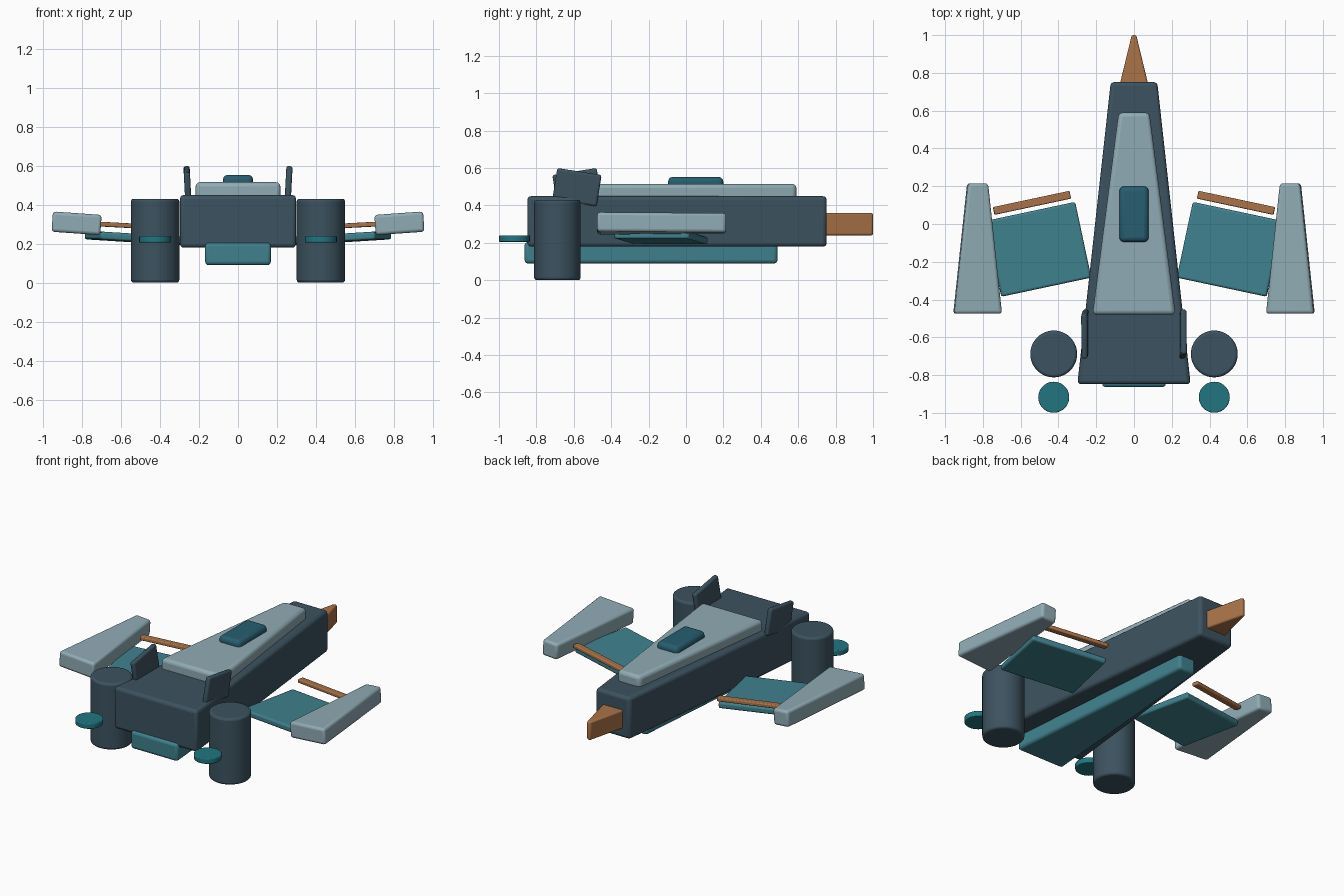
import bpy, bmesh
from math import radians
from mathutils import Euler, Matrix, Vector

if "Cube" in bpy.data.objects:
    bpy.data.objects.remove(bpy.data.objects["Cube"])


def material(name, rgb):
    m = bpy.data.materials.new(name)
    m.diffuse_color = (*rgb, 1)
    m.use_nodes = True
    m.node_tree.nodes["Principled BSDF"].inputs["Base Color"].default_value = m.diffuse_color
    return m


NAVY = material("navy", (0.045, 0.085, 0.115))
PALE = material("pale_blue", (0.28, 0.41, 0.46))
TEAL = material("teal", (0.05, 0.22, 0.27))
GLASS = material("glass_teal", (0.02, 0.11, 0.16))
GLOW = material("glow_teal", (0.015, 0.18, 0.22))
COPPER = material("copper", (0.40, 0.17, 0.065))


def finish(name, bm, mat, bevel, loc, rot=(0, 0, 0)):
    me = bpy.data.meshes.new(name)
    me.transform(Matrix.Identity(4))
    bmesh.ops.recalc_face_normals(bm, faces=bm.faces)
    rotation = Euler([radians(a) for a in rot]).to_matrix().to_4x4()
    bmesh.ops.transform(bm, matrix=Matrix.Translation(Vector(loc)) @ rotation, verts=bm.verts)
    bm.to_mesh(me)
    bm.free()
    me.materials.append(mat)
    ob = bpy.data.objects.new(name, me)
    bpy.context.collection.objects.link(ob)
    mod = ob.modifiers.new("Bevel", "BEVEL")
    mod.width, mod.segments, mod.limit_method = bevel, 3, "ANGLE"
    bpy.ops.object.select_all(action="DESELECT")
    ob.select_set(True)
    bpy.context.view_layer.objects.active = ob
    bpy.ops.object.shade_smooth_by_angle(angle=radians(35))
    return ob


def block(name, mat, loc, size, rot=(0, 0, 0), taper=1.0, bevel=0.015):
    """Box whose +y end is narrowed in x by the taper factor."""
    bm = bmesh.new()
    bmesh.ops.create_cube(bm, size=1)
    for v in bm.verts:
        v.co = Vector(v.co[i] * size[i] for i in range(3))
        if v.co.y > 0:
            v.co.x *= taper
    return finish(name, bm, mat, bevel, loc, rot)


def cylinder(name, mat, loc, radius, height, bevel):
    bm = bmesh.new()
    bmesh.ops.create_cone(bm, cap_ends=True, segments=48, radius1=radius,
                          radius2=radius, depth=height)
    return finish(name, bm, mat, bevel, loc)


# Central body
block("fuselage", NAVY, (0, -0.048, 0.314), (0.6, 1.6, 0.27), taper=0.41, bevel=0.02)
block("belly_keel", TEAL, (0, -0.187, 0.147), (0.34, 1.352, 0.115), taper=0.35, bevel=0.018)
block("upper_deck", PALE, (0, 0.055, 0.465), (0.44, 1.07, 0.10), taper=0.37, bevel=0.022)
block("canopy", GLASS, (0, 0.052, 0.51), (0.155, 0.295, 0.085), bevel=0.025)
block("nose_spike", COPPER, (0, 0.86, 0.30), (0.16, 0.28, 0.12), taper=0.15, bevel=0.01)

# Mirrored parts
for side, s in (("right", 1), ("left", -1)):
    block(f"{side}_wing", TEAL, (s * 0.507, -0.134, 0.227), (0.487, 0.41, 0.04),
          (0, -3.5 * s, -12 * s), bevel=0.012)
    block(f"{side}_wing_edge", COPPER, (s * 0.54, 0.112, 0.291), (0.415, 0.042, 0.024),
          (0, -3 * s, -12 * s), bevel=0.006)
    block(f"{side}_wingtip_pod", PALE, (s * 0.828, -0.13, 0.304), (0.254, 0.69, 0.104),
          (0, -4 * s, 0), taper=0.42, bevel=0.016)
    # Tail fins tilt in opposite directions
    block(f"{side}_tail_fin", NAVY, (s * 0.259, -0.583, 0.497), (0.032, 0.24, 0.17),
          (-9 * s, 3 * s, 0), bevel=0.012)
    cylinder(f"{side}_engine", NAVY, (s * 0.425, -0.688, 0.215), 0.124, 0.43, 0.014)
    cylinder(f"{side}_exhaust_disc", GLOW, (s * 0.425, -0.917, 0.222), 0.082, 0.034, 0.005)
